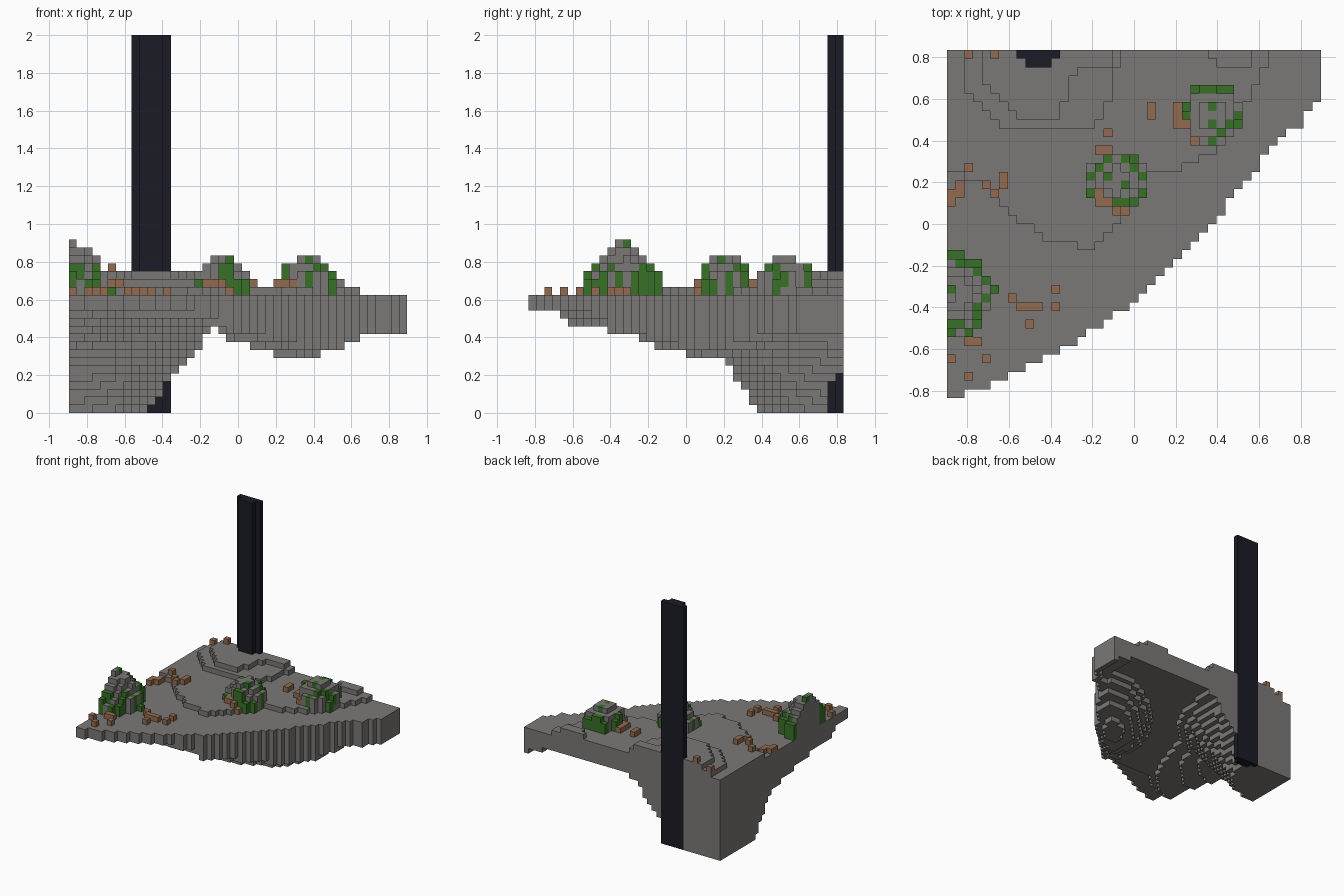
import bpy, bmesh, math, random
from mathutils import Vector

random.seed(7)
CELL = 1 / 24
NX, NY, NZ = 43, 40, 48

cube = bpy.data.objects.get("Cube")
if cube:
    bpy.data.objects.remove(cube, do_unlink=True)


def make_material(name, rgb):
    mat = bpy.data.materials.new(name)
    mat.use_nodes = True
    colour = (*rgb, 1)
    mat.diffuse_color = colour
    mat.node_tree.nodes["Principled BSDF"].inputs["Base Color"].default_value = colour
    return mat


stone = make_material("stone grey", (.195, .19, .183))
leaf = make_material("leaf green", (.038, .16, .02))
earth = make_material("earth brown", (.29, .148, .08))
dark = make_material("dark metal", (.011, .011, .019))


def centre(i, j):
    return (i + .5 - NX / 2) * CELL, (j + .5 - NY / 2) * CELL


def interp(points, t):
    """Piecewise linear profile, held constant past both ends."""
    if t <= points[0][0]:
        return points[0][1]
    for (a, va), (b, vb) in zip(points, points[1:]):
        if t <= b:
            return va + (vb - va) * (t - a) / (b - a)
    return points[-1][1]


def block_object(name, cells, materials):
    """Skin a dictionary of cells {(i, j, k): material index} with outer faces."""
    bm = bmesh.new()
    verts = {}
    origin = Vector((NX / 2, NY / 2, 0))
    for cell, mat in cells.items():
        for axis in range(3):
            for side in (0, 1):
                near = list(cell)
                near[axis] += 2 * side - 1
                if tuple(near) in cells:
                    continue
                u, v = (axis + 1) % 3, (axis + 2) % 3
                ring = []
                for du, dv in ((0, 0), (1, 0), (1, 1), (0, 1)):
                    p = list(cell)
                    p[axis] += side
                    p[u] += du
                    p[v] += dv
                    key = tuple(p)
                    if key not in verts:
                        verts[key] = bm.verts.new((Vector(key) - origin) * CELL)
                    ring.append(verts[key])
                face = bm.faces.new(ring if side else ring[::-1])
                face.material_index = mat
    mesh = bpy.data.meshes.new(name)
    bm.to_mesh(mesh)
    bm.free()
    for mat in materials:
        mesh.materials.append(mat)
    obj = bpy.data.objects.new(name, mesh)
    bpy.context.collection.objects.link(obj)


# Outline: the sloping front edge as y -> largest x
EDGE = [(-.82, -.81), (-.77, -.69), (-.69, -.52), (-.6, -.33), (-.5, -.2), (-.4, -.02),
        (-.2, .16), (.04, .4), (.23, .55), (.36, .66), (.5, .82), (.56, .85), (.6, .9)]

# Terraces: x -> y behind which each next layer begins
TERRACES = [
    [(-.9, .25), (-.73, .2), (-.6, .04), (-.4, -.08), (-.2, -.12), (-.06, .04), (.02, .25),
     (.18, .25), (.4, .36), (.5, .5), (.63, .75), (.66, .9)],
    [(-.82, .9), (-.81, .62), (-.6, .46), (-.2, .46), (-.1, .6), (-.09, .76), (0, .9),
     (.35, .9), (.38, .76), (.54, .76), (.58, .9)],
    [(-.73, .9), (-.72, .7), (-.56, .52), (-.35, .52), (-.27, .75), (-.1, .76), (-.09, .9)],
]

# Rock foot under the back corner: distance from the corner -> underside height
FOOT = [(.43, 0), (.47, .05), (.56, .18), (.65, .29), (.73, .37), (.77, .42),
        (.81, .45), (.85, .48), (.87, .56)]


def top_level(x, y):
    return 15 + sum(y > interp(t, x) for t in TERRACES)


def bottom_level(x, y):
    base = .54 if y < -.5 else .5
    # foot, trailing off as a ridge along the left side
    dx, dy = (x + .9) * 1.03, .83 - y
    if dy > .7:
        dy = .7 + (dy - .7) / 5
    foot = interp(FOOT, (dx ** 2.3 + dy ** 2.3) ** (1 / 2.3))
    # thickened rim along the sloping edge
    inset = interp(EDGE, y) - x
    rim = .42 + .35 * inset if y > -.4 else base
    # bulge hanging below the rim, steeper on its outer side
    u, w = (x + y - .42) / 1.414, (x - y - .21) / 1.414
    bulge = .3 + .12 * ((u / .52) ** 2 + (w / (.16 if w > 0 else .24)) ** 2)
    return round(min(base, foot, rim, bulge) / CELL)


# Pillar: five cells wide at the back, three at the front
pillar = {(i, 39, k): 0 for i in range(8, 13) for k in range(NZ)}
pillar.update({(i, 38, k): 0 for i in range(9, 12) for k in range(NZ)})
block_object("pillar", pillar, [dark])

# Rock island
rock, ground = {}, {}
for i in range(NX):
    for j in range(NY):
        x, y = centre(i, j)
        if x > interp(EDGE, y):
            continue
        ground[i, j] = top_level(x, y)
        for k in range(bottom_level(x, y), ground[i, j]):
            if (i, j, k) not in pillar:
                rock[i, j, k] = 0
block_object("rock_island", rock, [stone])

# Loose earth clods: column, row, width, depth
CLODS = [(2, 39, 1, 1), (5, 39, 1, 1), (2, 26, 1, 1), (6, 24, 1, 2), (4, 24, 1, 1), (5, 23, 1, 1),
         (0, 23, 2, 1), (0, 22, 1, 1), (1, 24, 1, 1), (18, 30, 1, 1), (17, 28, 2, 1),
         (23, 32, 1, 2), (26, 31, 2, 1), (26, 32, 1, 2), (28, 29, 1, 1), (17, 22, 1, 2),
         (18, 22, 1, 1), (19, 21, 2, 1), (7, 11, 1, 1), (8, 10, 3, 1), (12, 12, 1, 1),
         (12, 10, 1, 1), (9, 8, 1, 1), (2, 6, 2, 1), (0, 4, 1, 1), (2, 2, 1, 1), (4, 4, 1, 1)]
clod_spots = {(i, j) for i0, j0, w, d in CLODS
              for i in range(i0, i0 + w) for j in range(j0, j0 + d)}
block_object("earth_clods", {(i, j, ground[i, j]): 0 for i, j in clod_spots}, [earth])


# Mossy boulders: stone heaps with leafy columns alternating round the rim
def boulder(name, cx, cy, radius, peak, power):
    cells = {}
    for (i, j), level in ground.items():
        x, y = centre(i, j)
        r = math.hypot(x - cx, y - cy) / radius
        if r >= 1 or (i, j) in clod_spots:
            continue
        if r > .88 and random.random() < .3:
            continue
        height = math.ceil((peak - level) * (1 - r) ** power)
        leafy = r > .65 and ((i + j) % 2 or random.random() < .35)
        for k in range(level, level + height):
            tip = k == peak - 1 and (i + 2 * j) % 4 == 0
            cells[i, j, k] = int(leafy or tip)
    block_object(name, cells, [stone, leaf])


boulder("boulder_front", -.885, -.33, .225, 22, .6)
boulder("boulder_middle", -.08, .21, .15, 20, .45)
boulder("boulder_back", .37, .53, .155, 20, .45)
